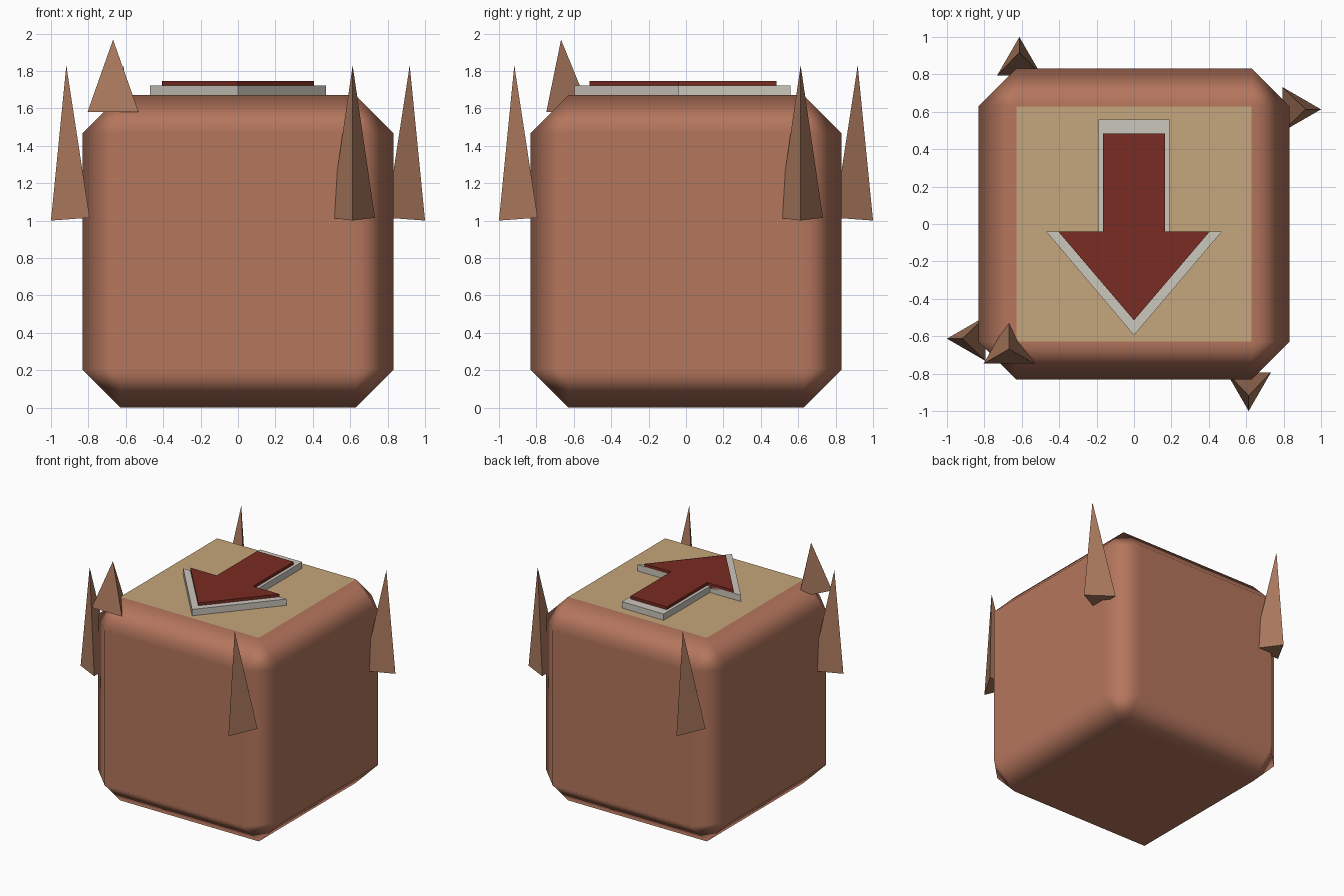
import bpy, bmesh
from math import cos, sin, pi, radians
from mathutils import Matrix, Vector

if "Cube" in bpy.data.objects:
    bpy.data.objects.remove(bpy.data.objects["Cube"])


def material(name, rgb):
    m = bpy.data.materials.new(name)
    m.diffuse_color = (*rgb, 1)
    m.use_nodes = True
    m.node_tree.nodes["Principled BSDF"].inputs["Base Color"].default_value = m.diffuse_color
    return m


CLAY = material("clay", (0.46, 0.18, 0.11))
TAN = material("tan", (0.56, 0.38, 0.20))
SPIKE = material("spike_clay", (0.40, 0.19, 0.11))
RED = material("dark_red", (0.19, 0.025, 0.016))
PALE = material("pale_grey", (0.60, 0.57, 0.51))


def make(name, bm, *mats):
    bmesh.ops.recalc_face_normals(bm, faces=bm.faces[:])
    me = bpy.data.meshes.new(name)
    bm.to_mesh(me)
    bm.free()
    for m in mats:
        me.materials.append(m)
    ob = bpy.data.objects.new(name, me)
    bpy.context.collection.objects.link(ob)
    return ob


# Body: chamfered block with a lighter top
HALF, HEIGHT, CUT = 0.832, 1.67, 0.203
bm = bmesh.new()
bmesh.ops.create_cube(bm, size=1, matrix=Matrix.Translation((0, 0, HEIGHT / 2))
                      @ Matrix.Diagonal((2 * HALF, 2 * HALF, HEIGHT, 1)))
bmesh.ops.bevel(bm, geom=bm.edges[:], offset=CUT, offset_type='OFFSET',
                segments=1, affect='EDGES', profile=0.5)
for f in bm.faces:
    f.smooth = True
    f.material_index = 1 if f.calc_center_median().z > HEIGHT - 0.01 else 0
body = make("body", bm, CLAY, TAN)
body.modifiers.new("face_weighted", 'WEIGHTED_NORMAL').weight = 100


# Arrow on top: pale backing plate and smaller red plate
def arrow(name, shaft, back, head, tip, z0, z1, mat):
    neck = -0.04
    side = [(shaft, back), (shaft, neck), (head, neck)]
    outline = side + [(0, tip)] + [(-x, y) for x, y in reversed(side)]
    bm = bmesh.new()
    face = bm.faces.new([bm.verts.new((x, y, z0)) for x, y in outline])
    top = bmesh.ops.extrude_face_region(bm, geom=[face])
    moved = [v for v in top["geom"] if isinstance(v, bmesh.types.BMVert)]
    bmesh.ops.translate(bm, verts=moved, vec=(0, 0, z1 - z0))
    if face.is_valid is False or len(bm.faces) < 9:
        bm.faces.new([v for v in bm.verts if v not in moved])
    make(name, bm, mat)


arrow("arrow_backing", 0.19, 0.56, 0.47, -0.595, 1.65, 1.722, PALE)
arrow("arrow_front", 0.165, 0.485, 0.405, -0.515, 1.70, 1.745, RED)


# Spikes: three-sided pyramids, the tall ones leaning slightly outwards
def spike(name, centre, radius, angle, apex, tilt=0.0, turn=0.0):
    spin = Matrix.Rotation(turn, 4, 'Z')
    bm = bmesh.new()
    base = []
    for k in range(3):
        a = angle + k * 2 * pi / 3
        off = Vector((radius * cos(a), radius * sin(a), -tilt * cos(a)))
        base.append(bm.verts.new(spin @ (Vector(centre) + off)))
    tip = bm.verts.new(spin @ Vector(apex))
    bm.faces.new(base)
    for k in range(3):
        bm.faces.new((base[k], base[(k + 1) % 3], tip))
    make(name, bm, SPIKE)


for i, side in enumerate(("right", "back", "left", "front")):
    spike(side + "_spike", (0.862, 0.613, 1.01), 0.138, 0,
          (0.918, 0.613, 1.83), tilt=0.01, turn=radians(90 * i))
spike("corner_spike", (-0.668, -0.668, 1.58), 0.158, pi / 2,
      (-0.668, -0.668, 1.967))
